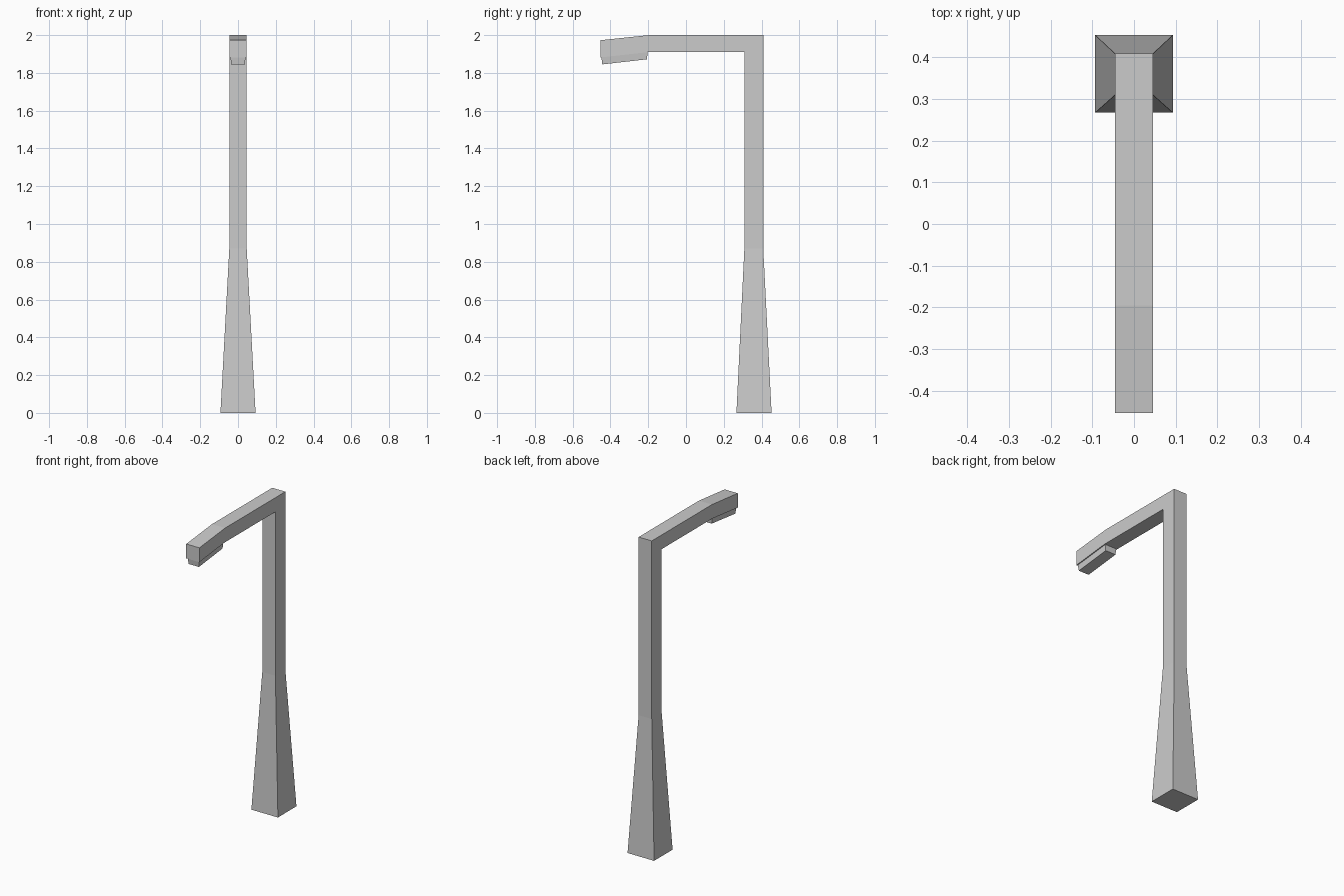
import bpy, bmesh

if "Cube" in bpy.data.objects:
    bpy.data.objects.remove(bpy.data.objects["Cube"])


def loft(name, sections):
    """Skin rectangular sections; each is two (y, z, half_width) edges."""
    bm = bmesh.new()
    rings = []
    for (ya, za, wa), (yb, zb, wb) in sections:
        pts = [(-wa, ya, za), (wa, ya, za), (wb, yb, zb), (-wb, yb, zb)]
        rings.append([bm.verts.new(p) for p in pts])
    for a, b in zip(rings, rings[1:]):
        for i in range(4):
            j = (i + 1) % 4
            bm.faces.new((a[i], a[j], b[j], b[i]))
    bm.faces.new(rings[0])
    bm.faces.new(rings[-1])
    bmesh.ops.recalc_face_normals(bm, faces=bm.faces[:])
    mesh = bpy.data.meshes.new(name)
    bm.to_mesh(mesh)
    bm.free()
    obj = bpy.data.objects.new(name, mesh)
    bpy.context.collection.objects.link(obj)
    return obj


W = 0.046  # half width of pole and arm

# Tapered pole, mitred corner, straight arm and drooping tip (outer, inner edge)
loft("pole_and_arm", [
    ((0.453, 0.0, 0.093), (0.267, 0.0, 0.093)),
    ((0.409, 0.87, W), (0.309, 0.87, W)),
    ((0.409, 2.0, W), (0.309, 1.91, W)),
    ((-0.195, 2.0, W), (-0.2, 1.91, W)),
    ((-0.453, 1.973, W), (-0.453, 1.882, W)),
])

# Slim lamp housing under the drooping tip
loft("lamp", [
    ((-0.204, 1.912, 0.040), (-0.206, 1.872, 0.036)),
    ((-0.448, 1.885, 0.040), (-0.443, 1.845, 0.036)),
])
